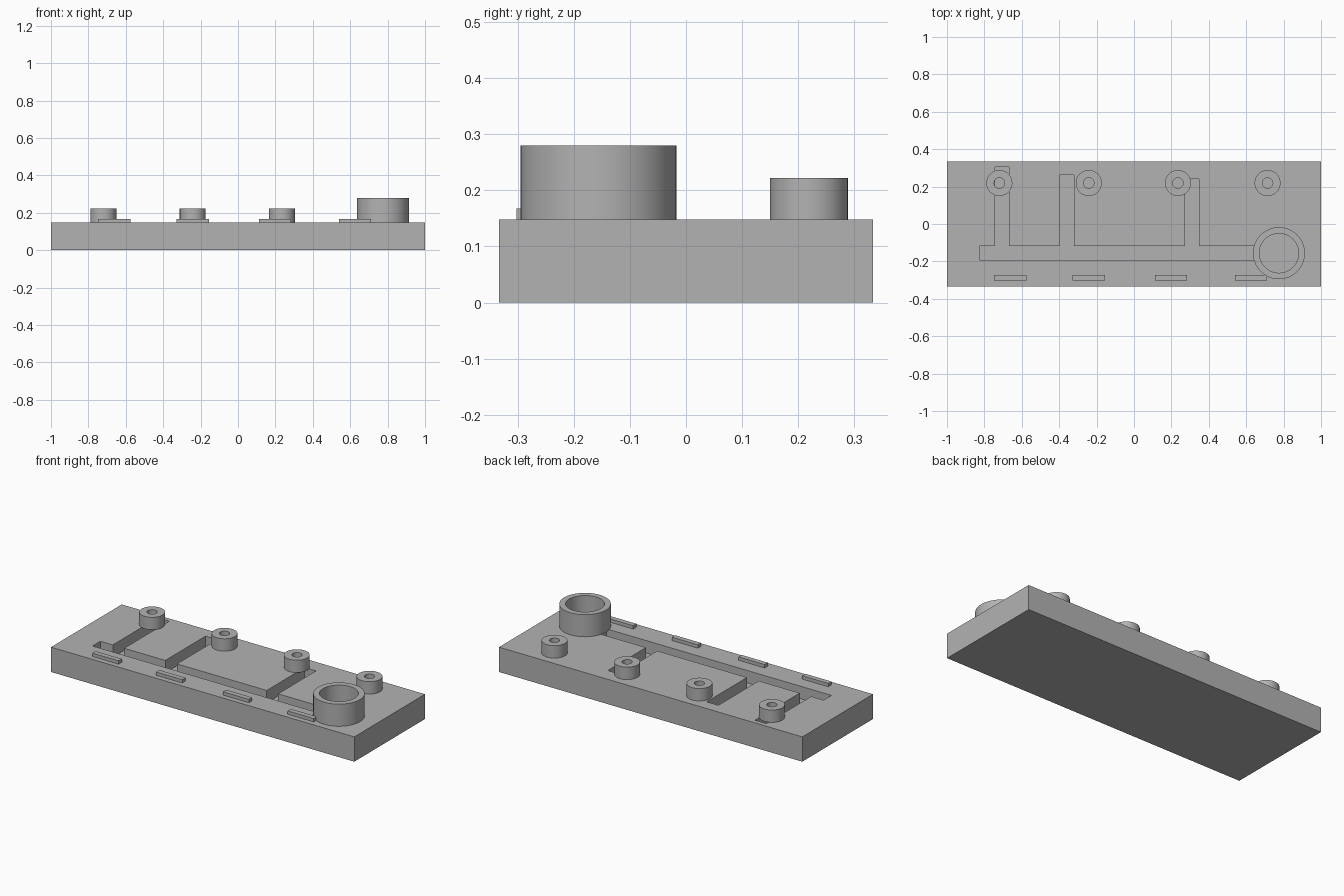
import bpy, bmesh, math
from mathutils import Vector

cube = bpy.data.objects.get("Cube")
if cube:
    bpy.data.objects.remove(cube, do_unlink=True)

TOP = 0.148      # upper face of the plate
FLOOR = 0.074    # bottom of the channels

grey = bpy.data.materials.new("plain grey")
grey.use_nodes = True
colour = (0.45, 0.45, 0.45, 1)
grey.diffuse_color = colour
grey.node_tree.nodes["Principled BSDF"].inputs["Base Color"].default_value = colour


def prism(name, outline, z0, z1):
    """Extrude a flat outline from z0 to z1."""
    bm = bmesh.new()
    face = bm.faces.new([bm.verts.new((x, y, z0)) for x, y in outline])
    up = bmesh.ops.extrude_face_region(bm, geom=[face])["geom"]
    bmesh.ops.translate(bm, vec=Vector((0, 0, z1 - z0)),
                        verts=[g for g in up if isinstance(g, bmesh.types.BMVert)])
    bmesh.ops.recalc_face_normals(bm, faces=bm.faces)
    mesh = bpy.data.meshes.new(name)
    bm.to_mesh(mesh)
    bm.free()
    mesh.materials.append(grey)
    obj = bpy.data.objects.new(name, mesh)
    bpy.context.collection.objects.link(obj)
    return obj


def block(name, x0, x1, y0, y1, z0, z1):
    return prism(name, [(x0, y0), (x1, y0), (x1, y1), (x0, y1)], z0, z1)


def tube(name, x, y, outer, inner, z1, sides=64):
    """Upright ring standing on the plate, made by spinning its wall section."""
    bm = bmesh.new()
    section = [(inner, TOP), (outer, TOP), (outer, z1), (inner, z1)]
    verts = [bm.verts.new((r, 0, z)) for r, z in section]
    edges = [bm.edges.new((verts[i], verts[(i + 1) % 4])) for i in range(4)]
    bmesh.ops.spin(bm, geom=verts + edges, cent=(0, 0, 0), axis=(0, 0, 1),
                   angle=math.tau, steps=sides, use_merge=True)
    bmesh.ops.remove_doubles(bm, verts=bm.verts, dist=1e-5)
    bmesh.ops.recalc_face_normals(bm, faces=bm.faces)
    mesh = bpy.data.meshes.new(name)
    bm.to_mesh(mesh)
    bm.free()
    mesh.materials.append(grey)
    obj = bpy.data.objects.new(name, mesh)
    obj.location = (x, y, 0)
    bpy.context.collection.objects.link(obj)
    bpy.ops.object.select_all(action='DESELECT')
    obj.select_set(True)
    bpy.context.view_layer.objects.active = obj
    bpy.ops.object.shade_smooth_by_angle(angle=math.radians(30))
    return obj


# Base plate
plate = block("base_plate", -1, 1, -0.333, 0.333, 0, TOP)

# Comb-shaped channel: one long run with three branches towards the back
run_back = -0.118
outline = [(-0.825, run_back), (-0.825, -0.192), (0.66, -0.192), (0.66, run_back)]
for x0, x1, end in ((0.272, 0.347, 0.24), (-0.397, -0.32, 0.262), (-0.743, -0.668, 0.305)):
    outline += [(x1, run_back), (x1, end), (x0, end), (x0, run_back)]
cutter = prism("channel_cutter", outline, FLOOR, TOP + 0.05)
cutter.hide_render = True
cutter.hide_set(True)
cut = plate.modifiers.new("channels", 'BOOLEAN')
cut.operation = 'DIFFERENCE'
cut.solver = 'EXACT'
cut.object = cutter

# Outlet posts along the back
for i, x in enumerate((-0.72, -0.242, 0.235, 0.714)):
    tube(f"outlet_post_{i + 1}", x, 0.219, 0.0695, 0.028, 0.222, 48)

# Large inlet ring at the front
tube("inlet_ring", 0.775, -0.156, 0.139, 0.105, 0.28)

# Raised bars along the front edge
for i, x in enumerate((-0.662, -0.242, 0.198, 0.625)):
    block(f"front_bar_{i + 1}", x - 0.086, x + 0.086, -0.302, -0.272, TOP, 0.168)
